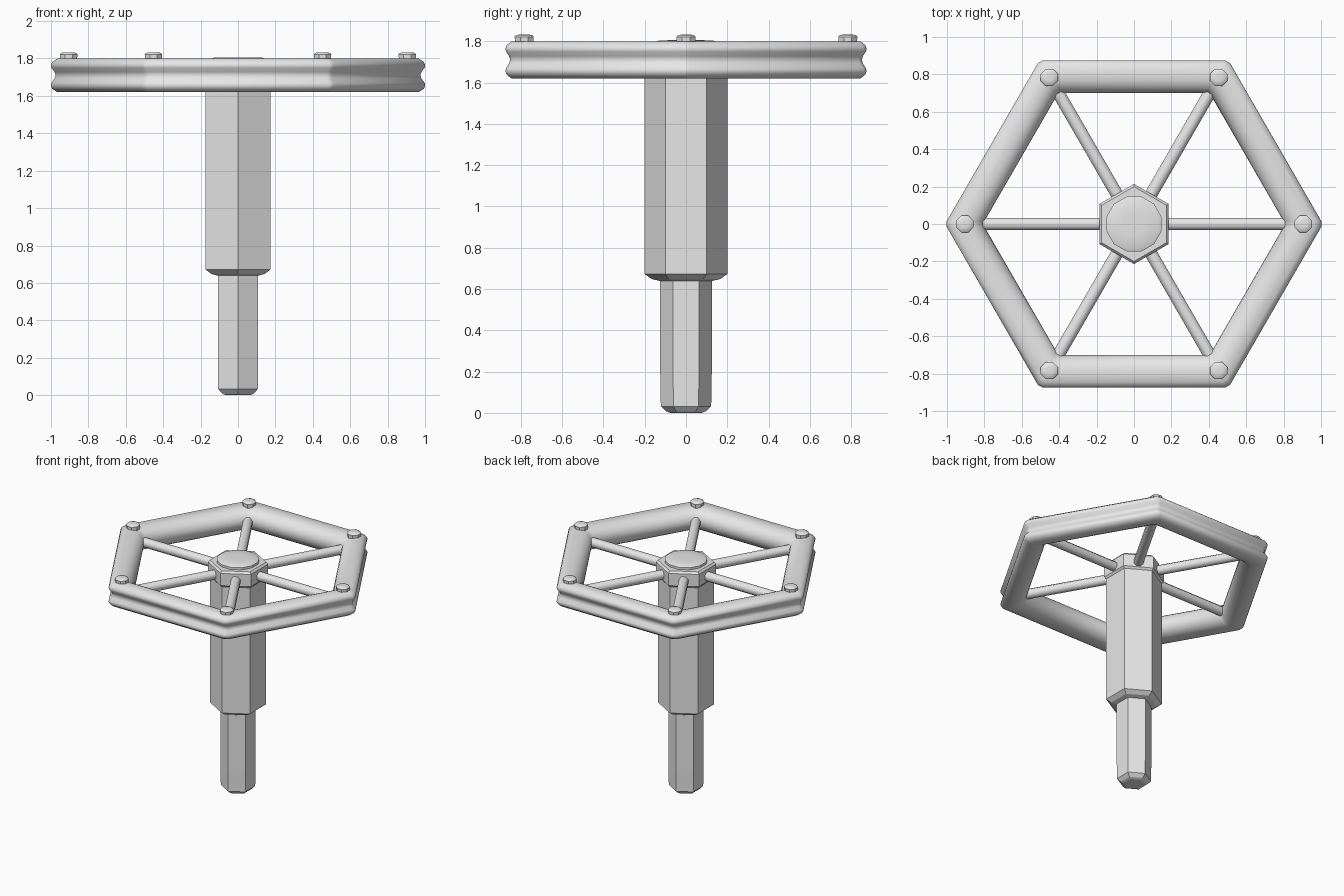
import bpy, bmesh, math
from math import pi, sin, cos, radians
from mathutils import Vector

cube = bpy.data.objects.get("Cube")
if cube:
    bpy.data.objects.remove(cube, do_unlink=True)

grey = bpy.data.materials.new("plain grey")
grey.use_nodes = True
grey.diffuse_color = (0.8, 0.8, 0.8, 1)
grey.node_tree.nodes["Principled BSDF"].inputs["Base Color"].default_value = (0.8, 0.8, 0.8, 1)


def finish(name, bm, smooth=None):
    bmesh.ops.recalc_face_normals(bm, faces=bm.faces)
    mesh = bpy.data.meshes.new(name)
    bm.to_mesh(mesh)
    bm.free()
    mesh.materials.append(grey)
    obj = bpy.data.objects.new(name, mesh)
    bpy.context.collection.objects.link(obj)
    if smooth:
        bpy.ops.object.select_all(action='DESELECT')
        obj.select_set(True)
        bpy.context.view_layer.objects.active = obj
        bpy.ops.object.shade_smooth_by_angle(angle=radians(smooth))
    return obj


def loft(name, rings, closed=False, smooth=None):
    """Skin a list of equal rings of points, capped or joined end to end."""
    bm = bmesh.new()
    loops = [[bm.verts.new(p) for p in ring] for ring in rings]
    count = len(loops)
    for i in range(count if closed else count - 1):
        a, b = loops[i], loops[(i + 1) % count]
        for j in range(len(a)):
            k = (j + 1) % len(a)
            bm.faces.new((a[j], a[k], b[k], b[j]))
    if not closed:
        bm.faces.new(loops[0])
        bm.faces.new(loops[-1])
    return finish(name, bm, smooth)


def turned(name, profile, sides, centre=(0, 0), start=0, smooth=None):
    """Prism or turned part from (radius, height) pairs."""
    rings = [[(centre[0] + r * cos(start + 2 * pi * i / sides),
               centre[1] + r * sin(start + 2 * pi * i / sides), z)
              for i in range(sides)] for r, z in profile]
    return loft(name, rings, smooth=smooth)


# Hexagonal rim: grooved outside, half-round inside, clipped corners
MID = 1.71
half = [(0.852, 0), (0.857, 0.018), (0.872, 0.04), (0.875, 0.055), (0.868, 0.072), (0.845, 0.09)]
inner = [(0.79 - 0.09 * sin(pi * i / 12), 0.09 * cos(pi * i / 12)) for i in range(13)]
section = half + inner + [(a, -h) for a, h in reversed(half[1:])]


def hex_ring(apothem, z, clip=0.018):
    points = []
    radius = apothem / cos(pi / 6)
    for i in range(6):
        corner = Vector((cos(i * pi / 3), sin(i * pi / 3), 0)) * radius
        for turn in (-1, 1):
            other = Vector((cos((i + turn) * pi / 3), sin((i + turn) * pi / 3), 0)) * radius
            p = corner + (other - corner).normalized() * clip
            points.append((p.x, p.y, z))
    return points


loft("rim", [hex_ring(a, MID + h) for a, h in section], closed=True, smooth=35)

# Spokes and the rounded bolts at the rim corners
for i in range(6):
    angle = i * pi / 3
    along = Vector((cos(angle), sin(angle), 0))
    across = Vector((-sin(angle), cos(angle), 0))
    up = Vector((0, 0, 1))
    rings = []
    for reach in (0.12, 0.84):
        rings.append([along * reach + up * MID
                      + (across * cos(t) + up * sin(t)) * 0.036
                      for t in [(j + 0.5) * pi / 4 for j in range(8)]])
    loft(f"spoke_{i + 1}", rings, smooth=50)
    spot = along * 0.905
    turned(f"bolt_{i + 1}", [(0.048, 1.78), (0.05, 1.822), (0.042, 1.83), (0.02, 1.833)],
           8, spot[:2], pi / 8, smooth=40)

# Stepped hexagonal stem, with flats facing the sides
turned("upper_stem", [(0.13, 0.64), (0.165, 0.648), (0.2, 0.672), (0.2, 1.7)], 6, start=pi / 6)
turned("lower_stem", [(0.075, 0), (0.095, 0.007), (0.122, 0.032), (0.125, 0.2), (0.125, 0.66)],
       6, start=pi / 6)

# Hub collar and its shallow cap
turned("hub_collar", [(0.2, 1.655), (0.214, 1.67), (0.214, 1.765), (0.2, 1.78)], 6, start=pi / 6)
turned("hub_cap", [(0.152, 1.76), (0.152, 1.797), (0.135, 1.804), (0.06, 1.806)], 12,
       start=pi / 12, smooth=30)
